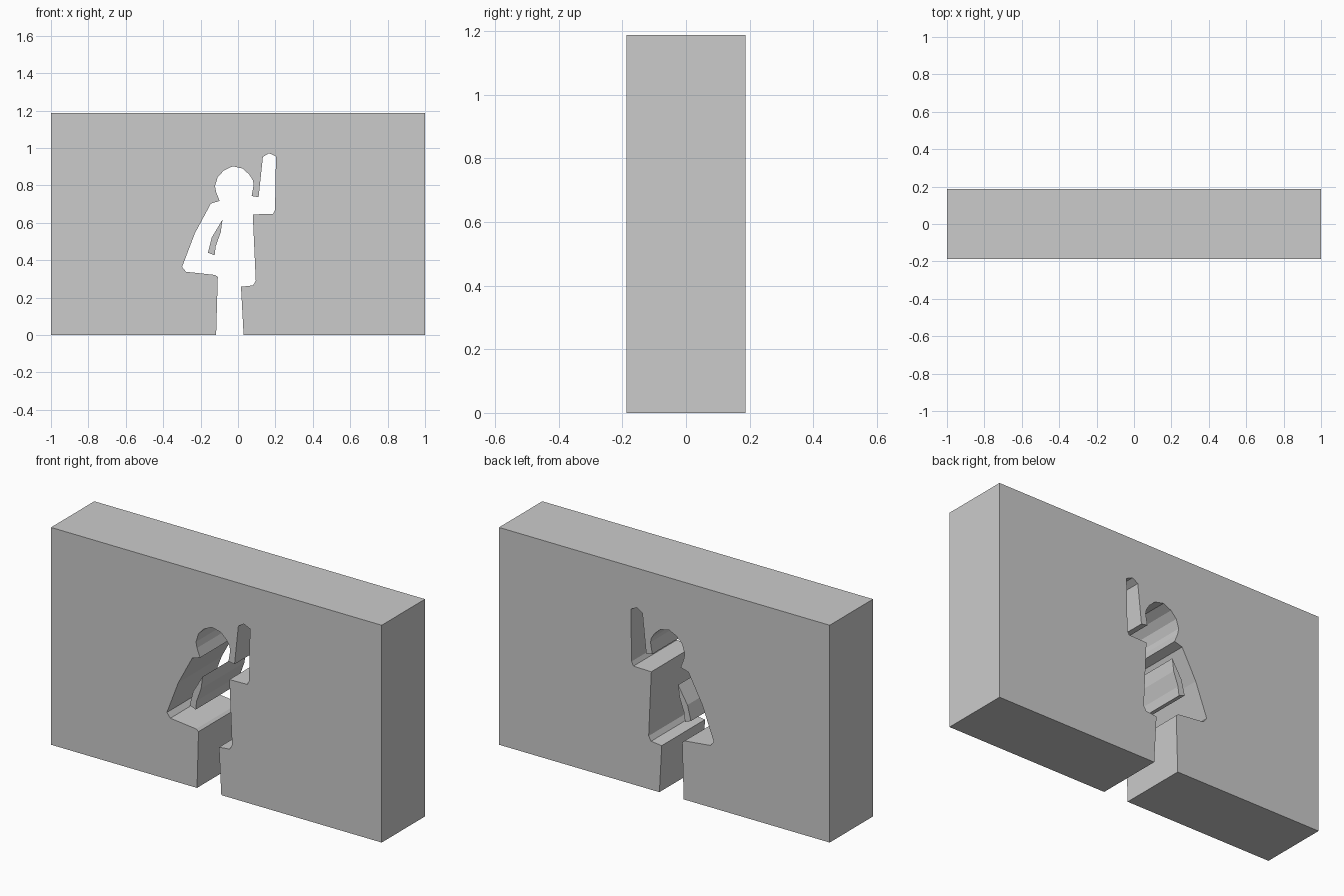
import bpy, bmesh

if "Cube" in bpy.data.objects:
    bpy.data.objects.remove(bpy.data.objects["Cube"])

DEPTH = 0.374
HEIGHT = 1.188


def extrude_profile(name, points):
    """Flat x-z profile extruded through the wall depth."""
    bm = bmesh.new()
    face = bm.faces.new([bm.verts.new((x, -DEPTH / 2, z)) for x, z in points])
    new = bmesh.ops.extrude_face_region(bm, geom=[face], use_keep_orig=True)["geom"]
    verts = [g for g in new if isinstance(g, bmesh.types.BMVert)]
    bmesh.ops.translate(bm, vec=(0, DEPTH, 0), verts=verts)
    bmesh.ops.recalc_face_normals(bm, faces=bm.faces)
    mesh = bpy.data.meshes.new(name)
    bm.to_mesh(mesh)
    bm.free()
    obj = bpy.data.objects.new(name, mesh)
    bpy.context.collection.objects.link(obj)
    return obj


# Silhouette opening, traced from the left foot over the head to the right foot
leg_and_cape = [(-0.117, 0), (-0.108, 0.31), (-0.122, 0.321), (-0.278, 0.338),
                (-0.299, 0.364), (-0.23, 0.545), (-0.145, 0.703), (-0.098, 0.717)]
head = [(-0.117, 0.765), (-0.123, 0.797), (-0.108, 0.845), (-0.075, 0.88),
        (-0.028, 0.902), (0.025, 0.89), (0.06, 0.858), (0.079, 0.828),
        (0.084, 0.805), (0.073, 0.743)]
raised_arm = [(0.11, 0.737), (0.133, 0.952), (0.166, 0.972), (0.203, 0.955),
              (0.198, 0.67), (0.187, 0.647), (0.079, 0.645)]
front_and_leg = [(0.095, 0.29), (0.08, 0.265), (0.016, 0.258), (0.03, 0)]
opening = leg_and_cape + head + raised_arm + front_and_leg

# Wall with the opening running out through its base
extrude_profile("wall", [(-1, 0)] + opening + [(1, 0), (1, HEIGHT), (-1, HEIGHT)])

# Sliver of wall left between arm and body
extrude_profile("arm_gap_sliver", [(-0.083, 0.617), (-0.14, 0.522), (-0.161, 0.44),
                                   (-0.125, 0.426), (-0.119, 0.475), (-0.092, 0.55)])
